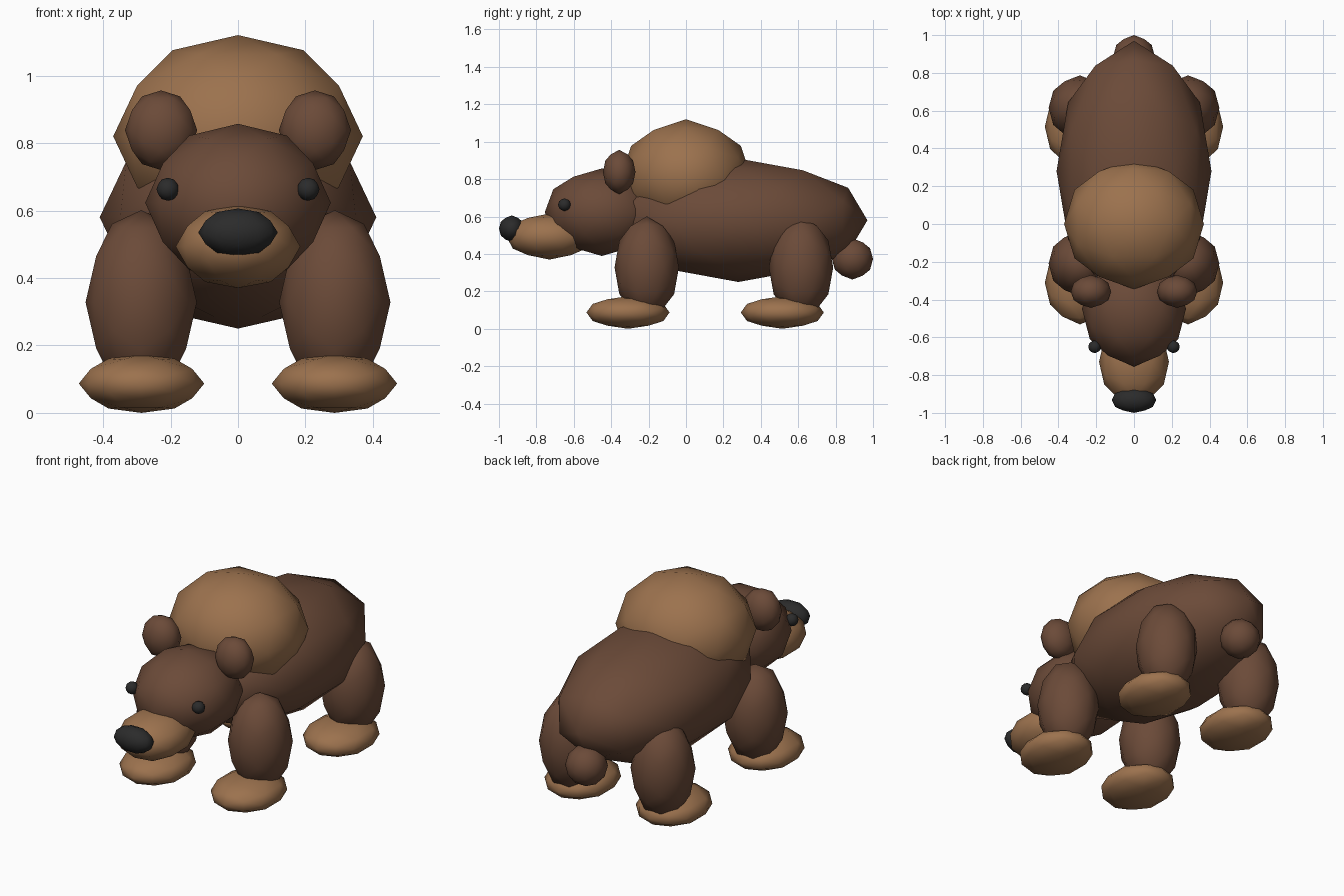
import bpy, bmesh, math
from itertools import product
from mathutils import Vector

if "Cube" in bpy.data.objects:
    bpy.data.objects.remove(bpy.data.objects["Cube"])


def material(name, rgb):
    mat = bpy.data.materials.new(name)
    mat.diffuse_color = (*rgb, 1.0)
    mat.use_nodes = True
    mat.node_tree.nodes["Principled BSDF"].inputs["Base Color"].default_value = mat.diffuse_color
    return mat


BROWN = material("dark_brown_fur", (0.147, 0.069, 0.040))
TAN = material("tan_fur", (0.332, 0.168, 0.076))
BLACK = material("black", (0.024, 0.024, 0.024))


def ball_points():
    """Unit points of a once-subdivided icosahedron, symmetric on every axis."""
    phi = (1 + math.sqrt(5)) / 2
    seeds = [(1, 0, phi), (0, 0, 1), (1, phi, 1 + phi)]
    points = set()
    for seed in seeds:
        p = Vector(seed).normalized()
        for shift in range(3):
            q = [p[(i + shift) % 3] for i in range(3)]
            for signs in product((1, -1), repeat=3):
                points.add(tuple(round(c * s, 6) + 0.0 for c, s in zip(q, signs)))
    return sorted(points)


POINTS = ball_points()


def blob(name, centre, radii, mat):
    """Smooth-shaded, low-poly ellipsoid."""
    bm = bmesh.new()
    for p in POINTS:
        bm.verts.new([c + r * v for c, r, v in zip(centre, radii, p)])
    bmesh.ops.convex_hull(bm, input=bm.verts[:])
    bmesh.ops.recalc_face_normals(bm, faces=bm.faces[:])
    for face in bm.faces:
        face.smooth = True
    mesh = bpy.data.meshes.new(name)
    bm.to_mesh(mesh)
    bm.free()
    mesh.materials.append(mat)
    obj = bpy.data.objects.new(name, mesh)
    bpy.context.collection.objects.link(obj)
    return obj


def pair(name, centre, radii, mat):
    """Matching left and right parts."""
    x, y, z = centre
    for side, s in (("right", 1), ("left", -1)):
        blob(f"{name}_{side}", (s * x, y, z), radii, mat)


# Torso
blob("body", (0, 0.28, 0.58), (0.41, 0.69, 0.33), BROWN)
blob("shoulder_hump", (0, 0, 0.82), (0.37, 0.345, 0.30), TAN)
blob("tail", (0, 0.89, 0.373), (0.11, 0.11, 0.11), BROWN)

# Head
blob("head", (0, -0.45, 0.623), (0.275, 0.305, 0.234), BROWN)
blob("snout", (0, -0.73, 0.493), (0.185, 0.23, 0.123), TAN)
blob("nose", (0, -0.932, 0.535), (0.118, 0.068, 0.071), BLACK)
pair("eye", (0.208, -0.65, 0.663), (0.034, 0.034, 0.034), BLACK)
pair("ear", (0.228, -0.357, 0.838), (0.107, 0.087, 0.118), BROWN)

# Legs and feet
for end, leg_y, foot_y in (("front", -0.21, -0.31), ("back", 0.615, 0.515)):
    pair(f"{end}_leg", (0.287, leg_y, 0.328), (0.165, 0.172, 0.273), BROWN)
    pair(f"{end}_foot", (0.286, foot_y, 0.087), (0.186, 0.222, 0.087), TAN)
